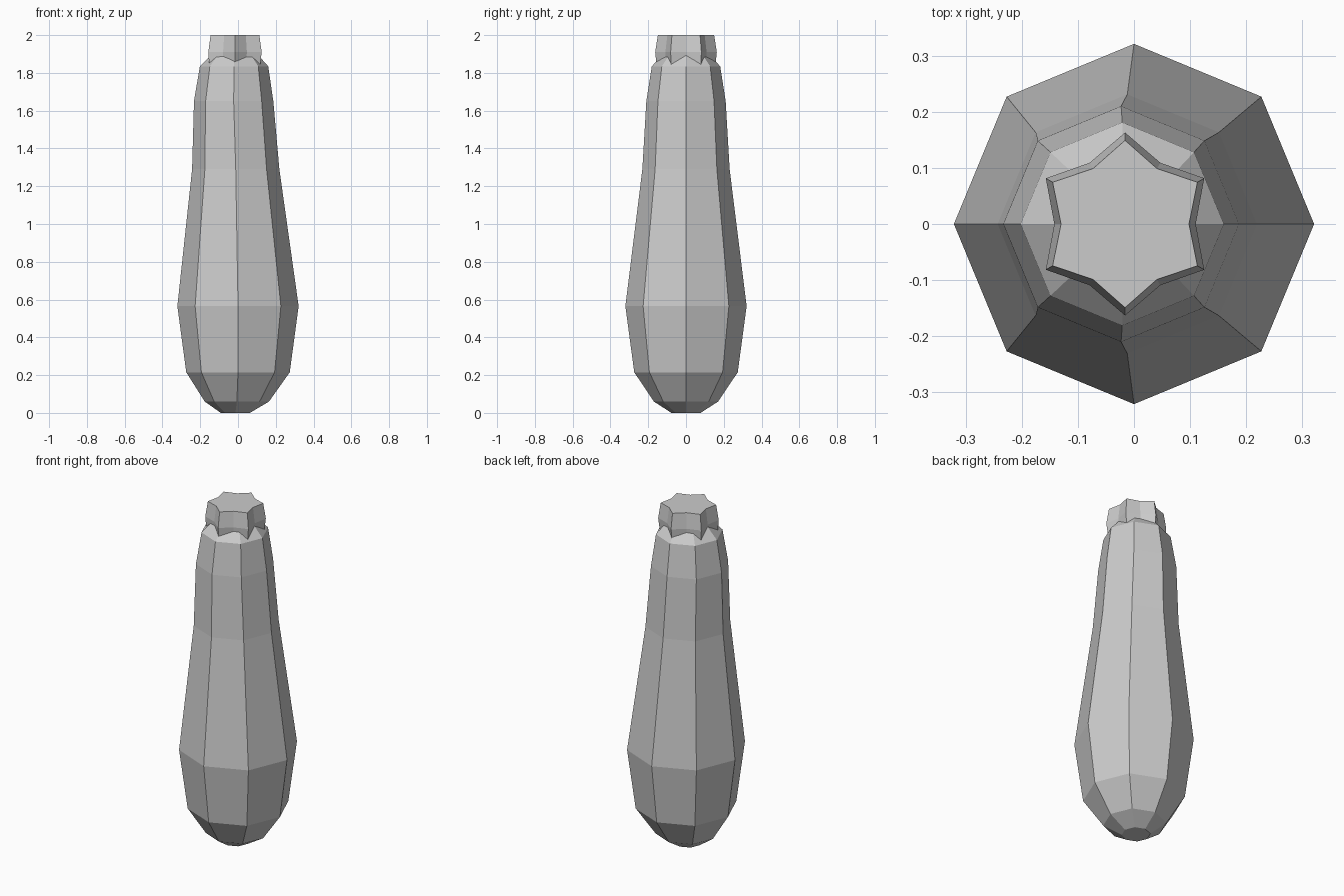
import bpy
import bmesh
from math import sin, cos, tau

if "Cube" in bpy.data.objects:
    bpy.data.objects.remove(bpy.data.objects["Cube"])


def loft(name, rings, steps, start=0.0):
    """Skin closed rings (z, centre x, outer radius, inner radius), capped at both ends."""
    bm = bmesh.new()
    loops = []
    for z, cx, r_out, r_in in rings:
        loop = []
        for i in range(steps):
            a = start + tau * i / steps
            r = r_in if i % 2 else r_out
            loop.append(bm.verts.new((cx + r * cos(a), r * sin(a), z)))
        loops.append(loop)
    for lo, hi in zip(loops, loops[1:]):
        for i in range(steps):
            j = (i + 1) % steps
            bm.faces.new((lo[i], lo[j], hi[j], hi[i]))
    bm.faces.new(loops[0][::-1])
    bm.faces.new(loops[-1])
    mesh = bpy.data.meshes.new(name)
    bm.to_mesh(mesh)
    bm.free()
    obj = bpy.data.objects.new(name, mesh)
    bpy.context.collection.objects.link(obj)
    return obj


# Eight-sided vegetable body, leaning slightly towards -x at the neck
body_profile = [
    (0.00, -0.014, 0.077), (0.06, -0.006, 0.17), (0.215, 0.0, 0.274),
    (0.565, 0.0, 0.321), (1.29, -0.012, 0.231), (1.65, -0.023, 0.21),
    (1.835, -0.021, 0.181), (1.91, -0.018, 0.11),
]
loft("vegetable_body", [(z, c, r, r) for z, c, r in body_profile], 8)

# Six-pointed ribbed stem, sunk into the shoulder
stem_profile = [
    (1.83, -0.018, 0.155, 0.118),
    (1.91, -0.016, 0.163, 0.126),
    (2.00, -0.016, 0.149, 0.114),
]
loft("stem", stem_profile, 12, start=tau / 4)
